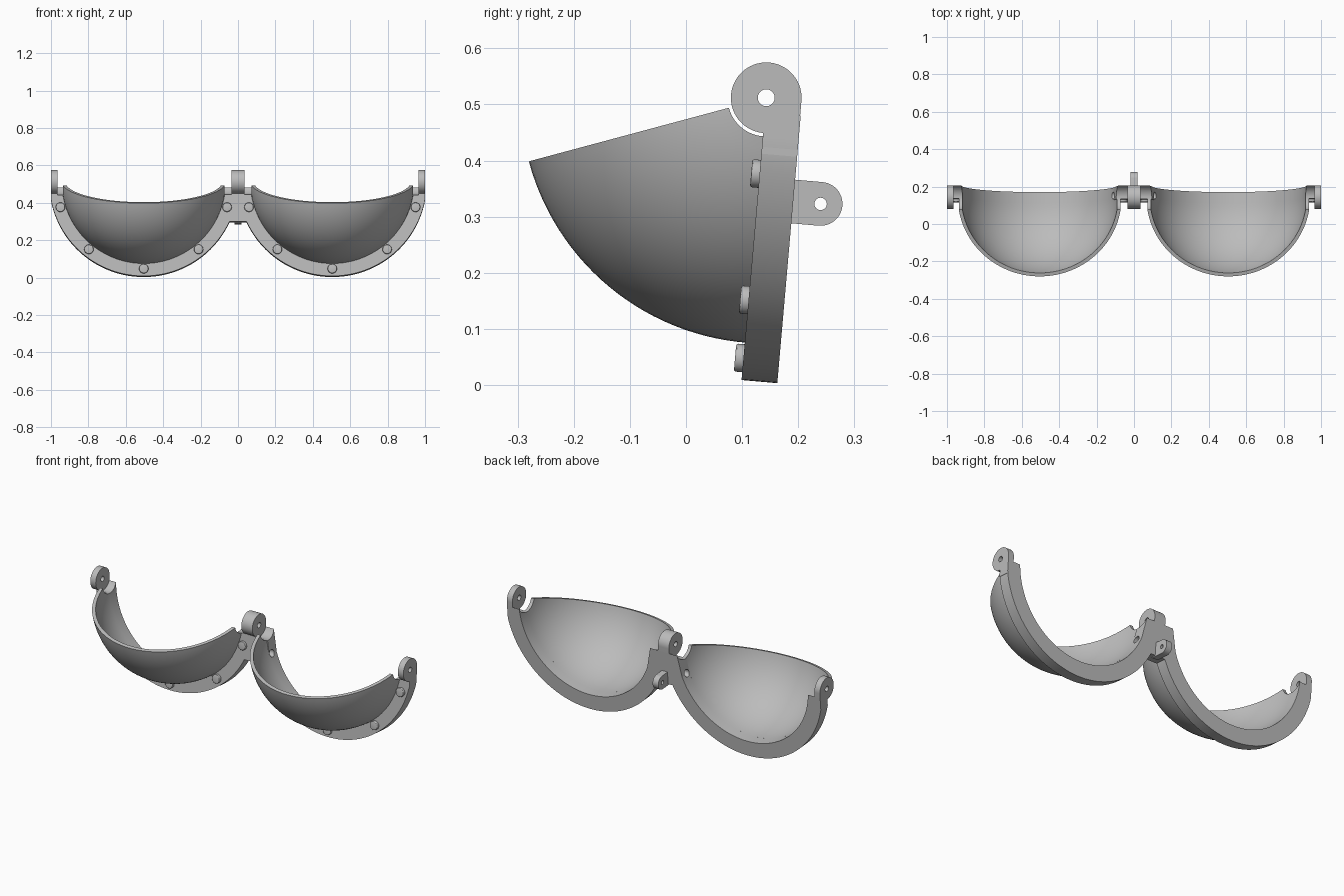
import bpy
import bmesh
from math import sin, cos, asin, pi, radians, sqrt
from mathutils import Matrix

if "Cube" in bpy.data.objects:
    bpy.data.objects.remove(bpy.data.objects["Cube"])

# Main sizes; parts are built around the hinge axis, then tilted into place
CENTER = 0.504      # sideways position of each cup
OUTER = 0.438       # cup outer radius
INNER = 0.419       # cup inner radius
RIM = 0.505         # rim outer radius
DEPTH = 0.064       # rim thickness
CLEAR = 0.069       # clearance around the hinge axis
EAR = 0.063         # hinge ear radius
PLACE = Matrix.Translation((0, 0.143, 0.512)) @ Matrix.Rotation(radians(-5), 4, 'X')

gray = bpy.data.materials.new("light_gray")
gray.use_nodes = True
gray.diffuse_color = (0.5, 0.5, 0.5, 1)
gray.node_tree.nodes["Principled BSDF"].inputs["Base Color"].default_value = (0.5, 0.5, 0.5, 1)
parts = []


def loft(name, rings):
    """Skin a row of closed loops and cap both ends."""
    bm = bmesh.new()
    loops = [[bm.verts.new(p) for p in ring] for ring in rings]
    n = len(loops[0])
    for a, b in zip(loops, loops[1:]):
        for i in range(n):
            j = (i + 1) % n
            bm.faces.new((a[i], a[j], b[j], b[i]))
    bm.faces.new(loops[0])
    bm.faces.new(loops[-1])
    bmesh.ops.recalc_face_normals(bm, faces=bm.faces)
    mesh = bpy.data.meshes.new(name)
    bm.to_mesh(mesh)
    bm.free()
    obj = bpy.data.objects.new(name, mesh)
    bpy.context.collection.objects.link(obj)
    return obj


def part(name, rings):
    obj = loft(name, rings)
    parts.append(obj)
    return obj


def arc(r, start, end, steps, a=0.0, b=0.0):
    angles = [start + (end - start) * i / steps for i in range(steps + 1)]
    return [(a + r * cos(t), b + r * sin(t)) for t in angles]


def side_prism(outline, x0, x1):
    return [[(x, y, z) for y, z in outline] for x in (x0, x1)]


def front_prism(outline, y0, y1):
    return [[(x, y, z) for x, z in outline] for y in (y0, y1)]


def apply(obj, mod):
    bpy.context.view_layer.objects.active = obj
    bpy.ops.object.modifier_apply(modifier=mod.name)


def bore(obj, y, z, r, x0, x1):
    """Cut a round hole along x."""
    cutter = loft("cutter", side_prism(arc(r, 0, 2 * pi, 48, y, z)[:-1], x0, x1))
    cutter.hide_render = True
    mod = obj.modifiers.new("bore", 'BOOLEAN')
    mod.operation = 'DIFFERENCE'
    mod.solver = 'EXACT'
    mod.object = cutter
    apply(obj, mod)
    bpy.data.objects.remove(cutter)


def blind_hole(obj, s):
    bore(obj, 0.021, -0.143, 0.02, s * 0.06, s * 0.17)


# Outline of a hinge ear: round eye with a flat stem at the back
ear = [(EAR, -0.1)] + arc(EAR, 0, 1.5 * pi, 42) + [(0, -0.1)]

for s, side in ((1, "left"), (-1, "right")):
    # Spherical cup, swept around the hinge axis between its top edge and the rim
    t_out, t_in = asin(CLEAR / OUTER), asin(CLEAR / INNER)
    profile = arc(OUTER, t_out, pi - t_out, 56) + arc(INNER, pi - t_in, t_in, 56)
    sweep = [radians(20 + 70.5 * i / 28) for i in range(29)]
    part(side + "_cup", [[(s * CENTER + x, -r * cos(a), -r * sin(a)) for x, r in profile]
                         for a in sweep])

    # Half-ring rim, flattened on the outer side and notched around the hinge
    ring = arc(RIM, pi, 2 * pi, 72) + arc(INNER, 2 * pi, pi, 72)
    ring = [(s * min(CENTER + x, 1.0), z) for x, z in ring]
    rim = part(side + "_rim", front_prism(ring, 0, DEPTH))
    bore(rim, 0, 0, CLEAR, -1.2, 1.2)
    blind_hole(rim, s)

    # Outer hinge ear
    outer_ear = part(side + "_hinge_ear", side_prism(ear, s * 0.965, s))
    bore(outer_ear, 0, 0, 0.015, -1.2, 1.2)

    # Rivets spaced along the rim
    for i, angle in enumerate((-73, -39, 0, 39, 73)):
        a = radians(angle)
        cx, cz = s * CENTER + 0.466 * sin(a), -0.466 * cos(a)
        rivet = part(f"{side}_rivet_{i + 1}",
                     front_prism(arc(0.025, 0, 2 * pi, 32, cx, cz)[:-1], -0.015, 0.01))
        mod = rivet.modifiers.new("round", 'BEVEL')
        mod.width = 0.004
        mod.segments = 3
        mod.limit_method = 'ANGLE'
        apply(rivet, mod)

# Bridge block joining both rims
half = [(0.125, -0.213), (0.085, -0.02)]
bridge = part("bridge", front_prism(half + [(-x, z) for x, z in reversed(half)], -0.003, DEPTH))
bore(bridge, 0, 0, CLEAR, -1.2, 1.2)
for s in (1, -1):
    blind_hole(bridge, s)

# Middle hinge ear
middle_ear = part("middle_hinge_ear", side_prism(ear, -0.035, 0.035))
bore(middle_ear, 0, 0, 0.015, -0.2, 0.2)

# Control lug on the back of the bridge
lug_shape = [(0.04, -0.219)] + arc(0.039, -pi / 2, pi / 2, 24, 0.113, -0.18) + [(0.04, -0.141)]
lug = part("rear_lug", side_prism(lug_shape, -0.018, 0.018))
bore(lug, 0.113, -0.18, 0.011, -0.2, 0.2)

# Finish: colour, placement and shading
for obj in parts:
    obj.data.materials.clear()
    obj.data.materials.append(gray)
    obj.matrix_world = PLACE
    bpy.ops.object.select_all(action='DESELECT')
    obj.select_set(True)
    bpy.context.view_layer.objects.active = obj
    bpy.ops.object.shade_smooth_by_angle(angle=radians(30))
